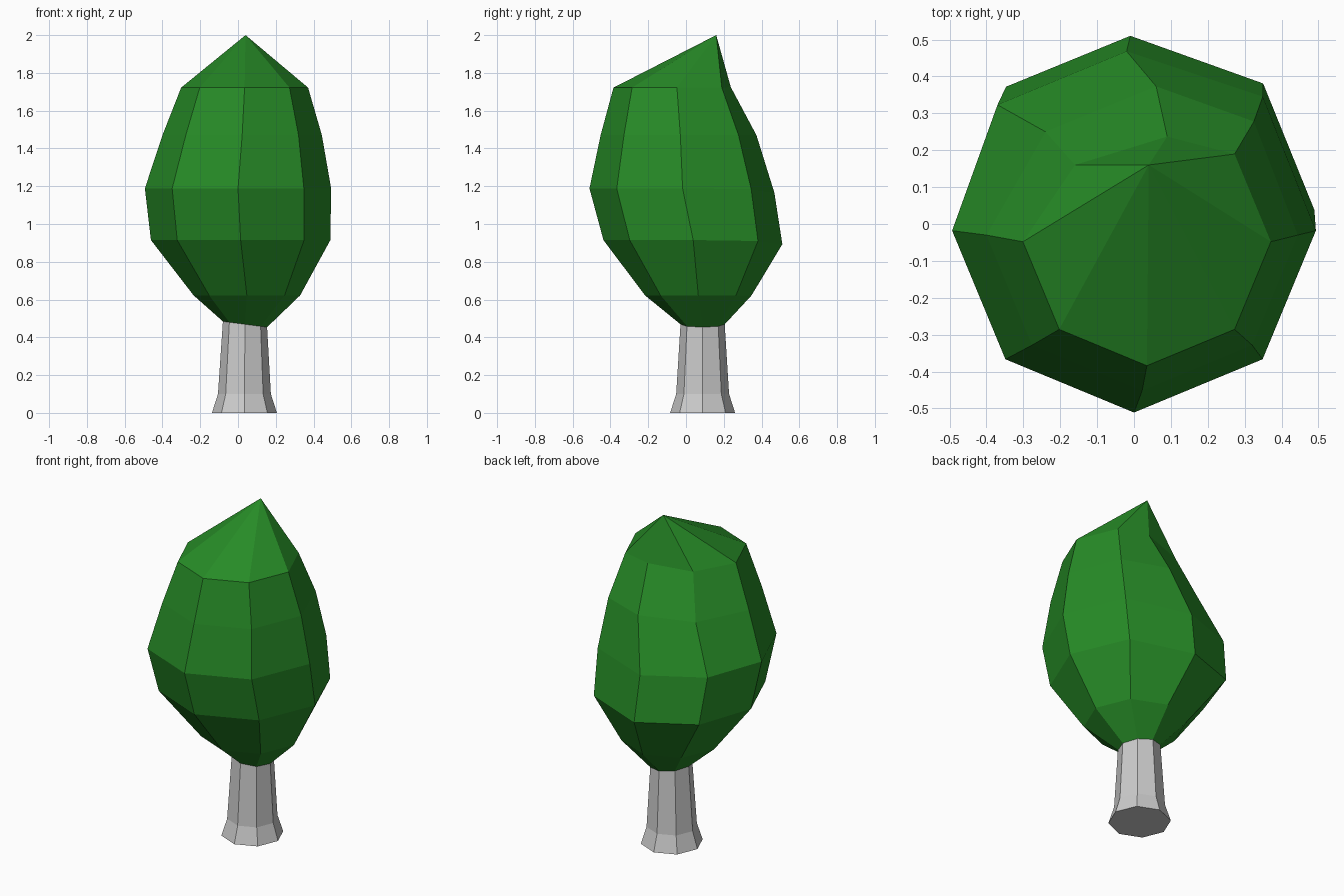
import bpy, bmesh
from math import cos, sin, pi

if "Cube" in bpy.data.objects:
    bpy.data.objects.remove(bpy.data.objects["Cube"])

SIDES = 8


def ring(cx, cy, z, r, tilt=0.0):
    """Octagon of points; vertex 0 points to +x, tilt slopes it along x."""
    pts = []
    for k in range(SIDES):
        a = 2 * pi * k / SIDES
        pts.append((cx + r * cos(a), cy + r * sin(a), z + tilt * r * cos(a)))
    return pts


def loft(name, rings, tip=None, base=False):
    bm = bmesh.new()
    loops = [[bm.verts.new(p) for p in pts] for pts in rings]
    for lo, hi in zip(loops, loops[1:]):
        for k in range(SIDES):
            n = (k + 1) % SIDES
            bm.faces.new((lo[k], lo[n], hi[n], hi[k]))
    if tip:
        t = bm.verts.new(tip)
        top = loops[-1]
        for k in range(SIDES):
            bm.faces.new((top[k], top[(k + 1) % SIDES], t))
    if base:
        bm.faces.new(loops[0][::-1])
    mesh = bpy.data.meshes.new(name)
    bm.to_mesh(mesh)
    bm.free()
    obj = bpy.data.objects.new(name, mesh)
    bpy.context.collection.objects.link(obj)
    return obj


# Trunk: flared foot, tapering up to the tilted rim shared with the crown
rim = ring(0.037, 0.088, 0.469, 0.117, -0.13)
loft("trunk", [ring(0.034, 0.088, 0.0, 0.172),
               ring(0.034, 0.088, 0.10, 0.14), rim], base=True)

# Crown: stacked octagons leaning with height
crown_rings = [
    rim,
    ring(0.047, 0.065, 0.622, 0.282),
    ring(0.014, 0.038, 0.915, 0.475),
    ring(0.0, -0.018, 1.188, 0.493),
    ring(0.022, -0.03, 1.47, 0.422),
    ring(0.035, -0.048, 1.722, 0.336),
]
# Uneven back right (1), back (2) and back left (3) corners
crown_rings[2][1] = (0.35, 0.381, 0.91)
crown_rings[3][1] = (0.349, 0.345, 1.185)
crown_rings[4][1] = (0.325, 0.278, 1.47)
for level, back, back_left in [
        (2, (-0.01, 0.51, 0.893), (-0.347, 0.372, 0.915)),
        (3, (-0.02, 0.468, 1.165), (-0.37, 0.323, 1.188)),
        (4, (0.06, 0.373, 1.47), (-0.24, 0.25, 1.46)),
        (5, (0.09, 0.237, 1.725), (-0.16, 0.16, 1.71))]:
    crown_rings[level][2] = back
    crown_rings[level][3] = back_left
crown = loft("crown", crown_rings, tip=(0.04, 0.16, 2.0))

green = bpy.data.materials.new("leaf_green")
green.diffuse_color = (0.02, 0.26, 0.02, 1.0)
green.use_nodes = True
green.node_tree.nodes["Principled BSDF"].inputs["Base Color"].default_value = green.diffuse_color
crown.data.materials.append(green)
